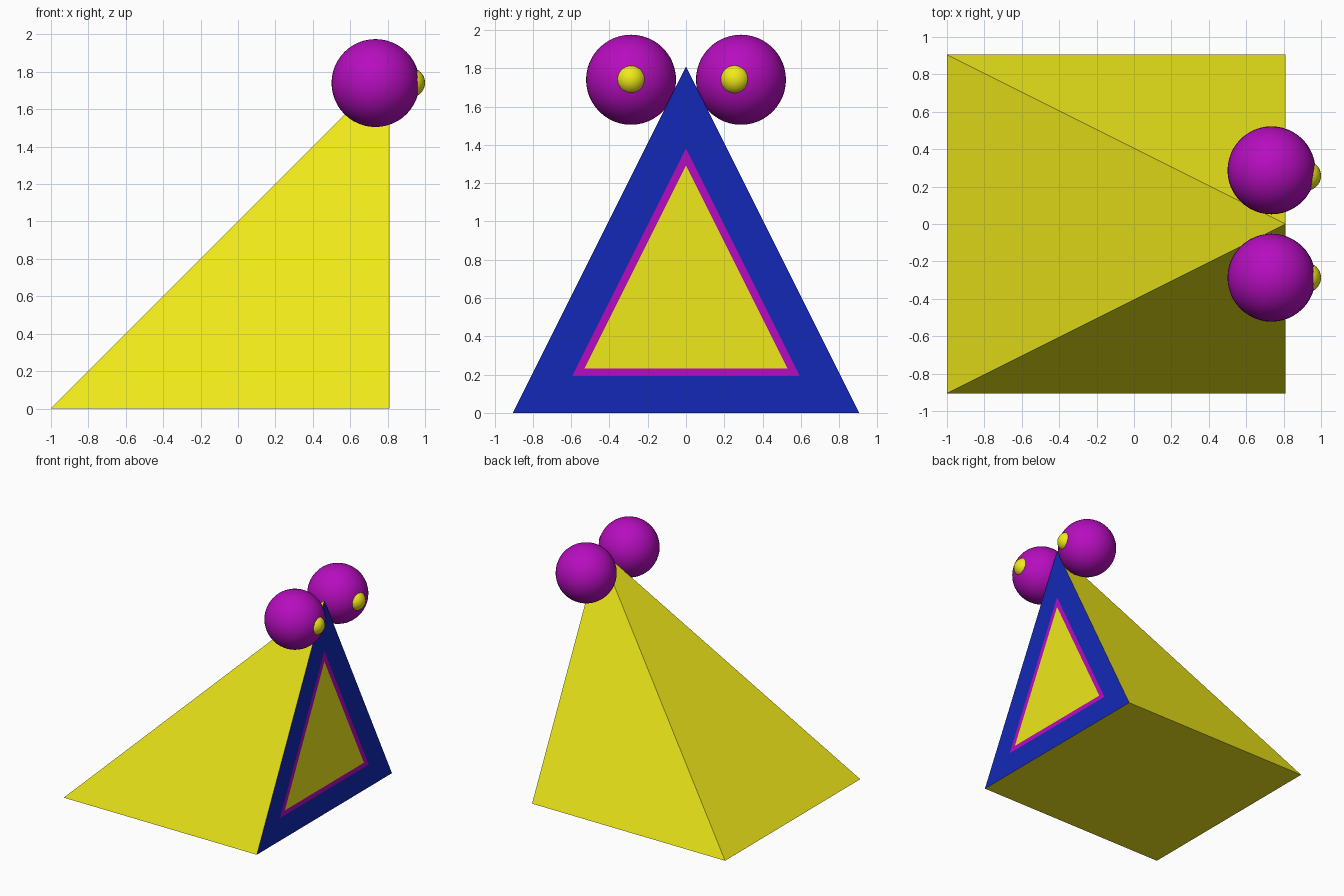
import bpy, bmesh

if "Cube" in bpy.data.objects:
    bpy.data.objects.remove(bpy.data.objects["Cube"])


def material(name, rgb):
    m = bpy.data.materials.new(name)
    m.diffuse_color = (*rgb, 1)
    m.use_nodes = True
    m.node_tree.nodes["Principled BSDF"].inputs["Base Color"].default_value = m.diffuse_color
    return m


YELLOW = material("yellow", (0.87, 0.82, 0.01))
BLUE = material("blue", (0.006, 0.022, 0.47))
MAGENTA = material("magenta", (0.47, 0.004, 0.52))


def ball(name, centre, radius, mat):
    bpy.ops.mesh.primitive_uv_sphere_add(segments=48, ring_count=24, radius=radius, location=centre)
    ob = bpy.context.object
    ob.name = name
    ob.data.materials.append(mat)
    bpy.ops.object.shade_smooth()
    return ob


# Leaning pyramid with its upright face on the right
X0, X1, HALF, TOP = -1.0, 0.81, 0.905, 1.81
bm = bmesh.new()
base = [bm.verts.new((x, y, 0)) for x, y in
        ((X0, -HALF), (X1, -HALF), (X1, HALF), (X0, HALF))]
apex = bm.verts.new((X1, 0, TOP))
bm.faces.new(base[::-1])
sides = [bm.faces.new((base[i], base[(i + 1) % 4], apex)) for i in range(4)]
panel = sides[1]

# Nested triangular bands inset into the upright face
for slot, width in ((1, 0.048), (2, 0.192), (0, 0.04)):
    bmesh.ops.inset_individual(bm, faces=[panel], thickness=width, use_even_offset=True)
    panel.material_index = slot

mesh = bpy.data.meshes.new("pyramid_body")
bm.to_mesh(mesh)
bm.free()
for m in (YELLOW, BLUE, MAGENTA):
    mesh.materials.append(m)
bpy.context.collection.objects.link(bpy.data.objects.new("pyramid_body", mesh))

# Eyes with small pupils on either side of the tip
for side, sign, pupil_y in (("front", -1, -0.287), ("back", 1, 0.258)):
    ball(side + "_eye", (0.735, sign * 0.287, 1.74), 0.235, MAGENTA)
    ball(side + "_pupil", (0.92, pupil_y, 1.742), 0.08, YELLOW)
